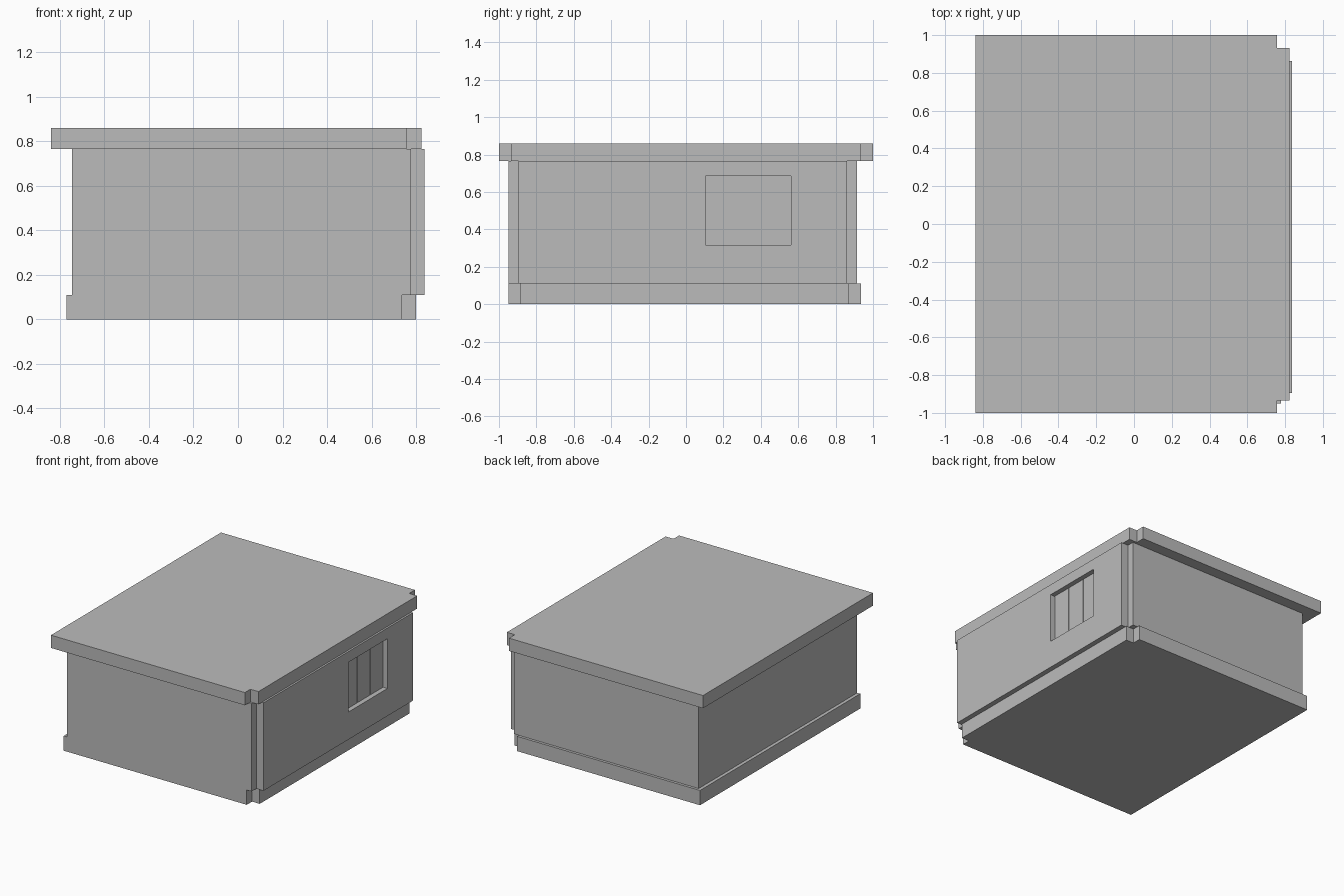
import bpy
import bmesh

cube = bpy.data.objects.get("Cube")
if cube:
    bpy.data.objects.remove(cube, do_unlink=True)

# Single plain grey finish
grey = bpy.data.materials.new("plain_grey")
grey.use_nodes = True
colour = (0.5, 0.5, 0.5, 1.0)
grey.diffuse_color = colour
grey.node_tree.nodes["Principled BSDF"].inputs["Base Color"].default_value = colour


def prism(name, outline, z0, z1):
    """Extrude a flat outline from z0 up to z1."""
    bm = bmesh.new()
    face = bm.faces.new([bm.verts.new((x, y, z0)) for x, y in outline])
    top = bmesh.ops.extrude_face_region(bm, geom=[face])["geom"]
    verts = [v for v in top if isinstance(v, bmesh.types.BMVert)]
    bmesh.ops.translate(bm, verts=verts, vec=(0, 0, z1 - z0))
    bmesh.ops.recalc_face_normals(bm, faces=bm.faces)
    mesh = bpy.data.meshes.new(name)
    bm.to_mesh(mesh)
    bm.free()
    mesh.materials.append(grey)
    obj = bpy.data.objects.new(name, mesh)
    bpy.context.collection.objects.link(obj)
    return obj


def box(name, x0, x1, y0, y1, z0, z1):
    return prism(name, [(x0, y0), (x1, y0), (x1, y1), (x0, y1)], z0, z1)


def notched_slab(name, x0, x1, y0, y1, nx, ny0, ny1, z0, z1):
    """Slab whose two left-hand corners are cut back to nx, ny0 and ny1."""
    outline = [(x0, y0), (nx, y0), (nx, ny0), (x1, ny0),
               (x1, ny1), (nx, ny1), (nx, y1), (x0, y1)]
    return prism(name, outline, z0, z1)


# Plinth, walls and overhanging roof
BASE_TOP, WALL_TOP, ROOF_TOP = 0.11, 0.765, 0.86
notched_slab("base_plinth", -0.77, 0.80, -0.95, 0.935, 0.737, -0.887, 0.872, 0, BASE_TOP)
walls = notched_slab("walls", -0.745, 0.837, -0.95, 0.915, 0.777, -0.895, 0.862,
                     BASE_TOP, WALL_TOP)
notched_slab("roof_slab", -0.84, 0.823, -1, 1, 0.757, -0.935, 0.932, WALL_TOP, ROOF_TOP)

# Window recess cut into the left wall
WY0, WY1, WZ0, WZ1 = 0.105, 0.562, 0.315, 0.685
BACK = 0.795
cutter = box("window_cutter", BACK, 0.9, WY0, WY1, WZ0, WZ1)
cutter.hide_render = True
cut = walls.modifiers.new("window_recess", 'BOOLEAN')
cut.operation = 'DIFFERENCE'
cut.solver = 'EXACT'
cut.object = cutter
bpy.context.view_layer.objects.active = walls
bpy.ops.object.modifier_apply(modifier=cut.name)
bpy.data.objects.remove(cutter, do_unlink=True)

# Three equal panes separated by narrow gaps
step = (WY1 - WY0) / 3
for i in range(3):
    y = WY0 + i * step
    box(f"window_pane_{i + 1}", BACK - 0.002, BACK + 0.006,
        y + 0.003, y + step - 0.003, WZ0, WZ1)
